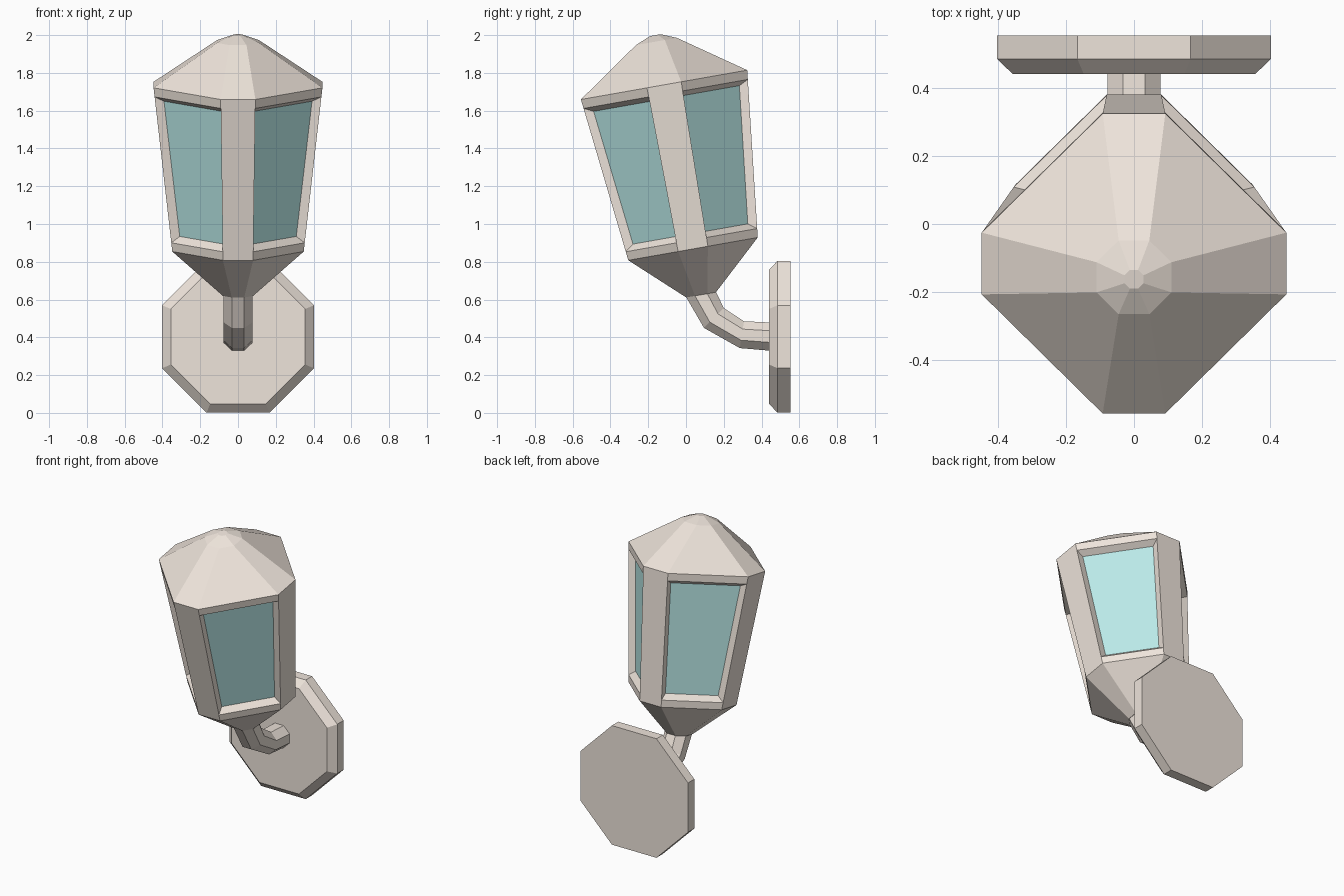
import bpy, bmesh, math

if "Cube" in bpy.data.objects:
    bpy.data.objects.remove(bpy.data.objects["Cube"])

def material(name, color):
    m = bpy.data.materials.new(name)
    m.diffuse_color = color
    m.use_nodes = True
    m.node_tree.nodes["Principled BSDF"].inputs["Base Color"].default_value = m.diffuse_color
    return m

METAL = material("cream_metal", (0.86, 0.78, 0.71, 1))
GLASS = material("teal_glass", (0.49, 0.82, 0.81, 1))

def loft(name, rings, cap_start=True, cap_end=True, recess=None):
    """Skin rings of 8 points; recess=(band, inset, depth) sinks glass into the wide faces."""
    bm = bmesh.new()
    loops = [[bm.verts.new(p) for p in ring] for ring in rings]
    panels = []
    for k, (a, b) in enumerate(zip(loops, loops[1:])):
        for i in range(8):
            j = (i + 1) % 8
            f = bm.faces.new((a[i], a[j], b[j], b[i]))
            if recess and k == recess[0] and i % 2 == 0:
                panels.append(f)
    if cap_start:
        bm.faces.new(loops[0][::-1])
    if cap_end:
        bm.faces.new(loops[-1])
    if cap_start and cap_end:
        bmesh.ops.recalc_face_normals(bm, faces=bm.faces[:])
    if panels:
        bm.normal_update()
        bmesh.ops.inset_individual(bm, faces=panels, thickness=recess[1], depth=recess[2])
        for f in panels:
            f.material_index = 1
    me = bpy.data.meshes.new(name)
    bm.to_mesh(me)
    bm.free()
    me.materials.append(METAL)
    if panels:
        me.materials.append(GLASS)
    ob = bpy.data.objects.new(name, me)
    bpy.context.collection.objects.link(ob)
    return ob

def chamfered(r, h, z):
    """Square standing on its corner, corners cut to width 2h at distance r."""
    return [(x, y, z) for x, y in ((h, -r), (r, -h), (r, h), (h, r),
                                   (-h, r), (-r, h), (-r, -h), (-h, -r))]

def octagon(apothem):
    R = apothem / math.cos(math.pi / 8)
    return [(R * math.cos(a), R * math.sin(a))
            for a in (math.pi / 8 + i * math.pi / 4 for i in range(8))]

# Lantern: cup, glazed body and roof share one tilted frame
Z0, Z1 = 0.247, 1.129
def body_ring(z):
    t = (z - Z0) / (Z1 - Z0)
    return chamfered(0.348 + 0.099 * t, 0.08 + 0.012 * t, z)

cup = loft("lantern_cup", [chamfered(0.08, 0.033, 0), body_ring(Z0)], cap_end=False)
body = loft("lantern_body", [body_ring(z) for z in (Z0, 0.294, 1.08, Z1)],
            False, False, recess=(1, 0.041, -0.038))
roof = loft("lantern_roof", [body_ring(Z1), chamfered(0.11, 0.045, 1.362),
                             chamfered(0.028, 0.012, 1.396)], cap_start=False)
for part in (cup, body, roof):
    part.location = (0, 0.08, 0.625)
    part.rotation_euler.x = math.radians(10)

# Bent arm: each section runs from its lower to its upper (y, z) point
sections = [((0.46, 0.328), (0.46, 0.478)), ((0.285, 0.343), (0.307, 0.485)),
            ((0.095, 0.45), (0.2, 0.555)), ((0.0, 0.614), (0.158, 0.642))]
arm_rings = []
for (y0, z0), (y1, z1) in sections:
    arm_rings.append([(0.078 * u, (y0 + y1) / 2 + v * (y1 - y0) / 2,
                       (z0 + z1) / 2 + v * (z1 - z0) / 2) for u, v in octagon(1)])
loft("arm", arm_rings)

# Wall plate with bevelled front edge
loft("wall_plate", [[(x, y, z + 0.403) for x, z in octagon(a)]
                    for a, y in ((0.356, 0.44), (0.402, 0.485), (0.402, 0.553))])
